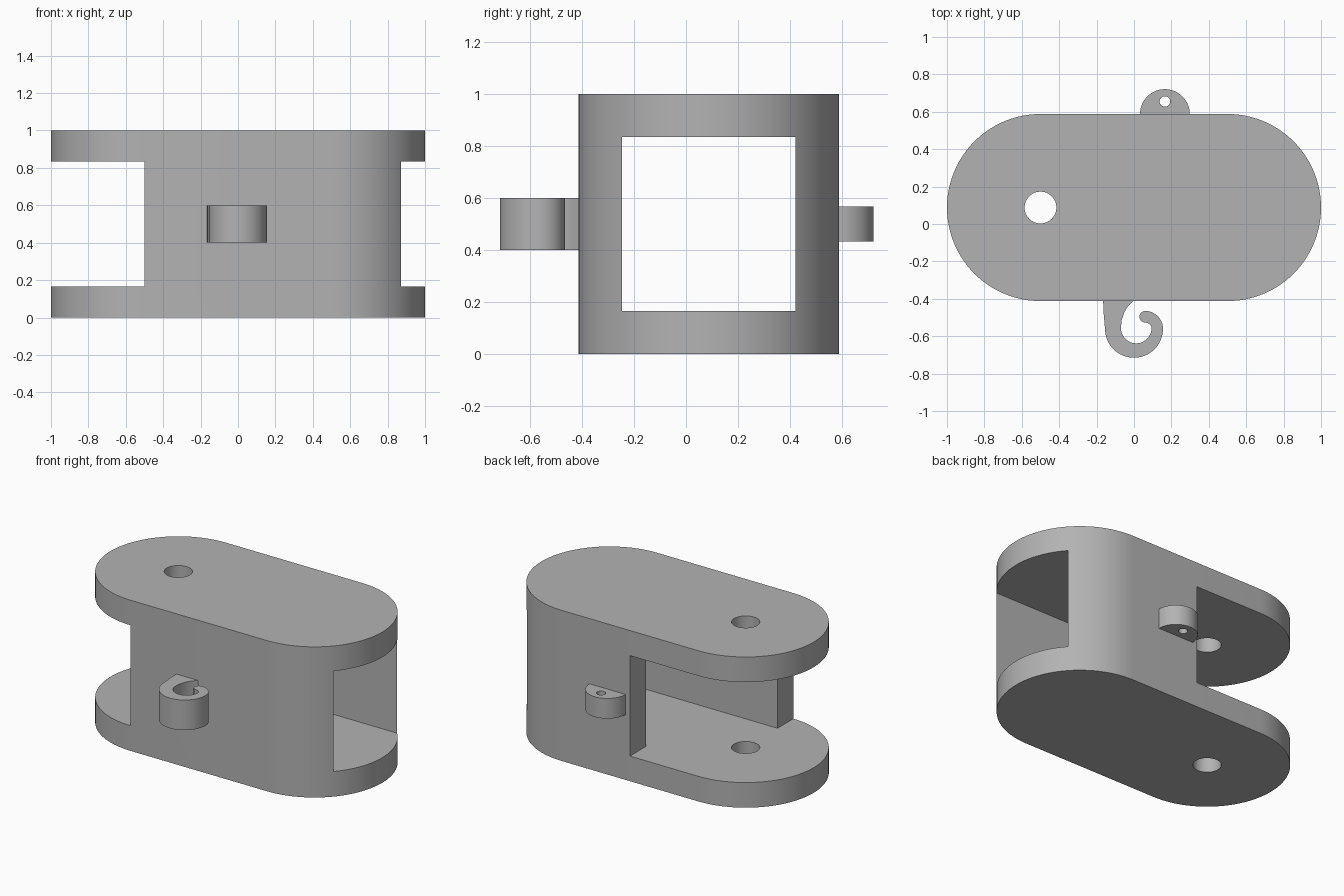
import bpy, bmesh
from math import sin, cos, radians

default = bpy.data.objects.get("Cube")
if default:
    bpy.data.objects.remove(default, do_unlink=True)

grey = bpy.data.materials.new("plain grey")
grey.use_nodes = True
colour = (0.45, 0.45, 0.45, 1)
grey.diffuse_color = colour
grey.node_tree.nodes["Principled BSDF"].inputs["Base Color"].default_value = colour

MID = 0.088      # centre line of the body in y
R = 0.5          # radius of the rounded ends
WALL = 1 / 6     # plate and wall thickness


def arc(cx, cy, r, start, end, n):
    """Points along an arc, angles in degrees."""
    angles = [radians(start + (end - start) * i / n) for i in range(n + 1)]
    return [(cx + r * cos(a), cy + r * sin(a)) for a in angles]


def prism(name, outline, z0, z1):
    """Extrude a flat outline from z0 up to z1."""
    bm = bmesh.new()
    face = bm.faces.new([bm.verts.new((x, y, z0)) for x, y in outline])
    top = bmesh.ops.extrude_face_region(bm, geom=[face])["geom"]
    verts = [v for v in top if isinstance(v, bmesh.types.BMVert)]
    bmesh.ops.translate(bm, vec=(0, 0, z1 - z0), verts=verts)
    bmesh.ops.recalc_face_normals(bm, faces=bm.faces)
    mesh = bpy.data.meshes.new(name)
    bm.to_mesh(mesh)
    bm.free()
    mesh.materials.append(grey)
    obj = bpy.data.objects.new(name, mesh)
    bpy.context.collection.objects.link(obj)
    return obj


def activate(obj):
    bpy.ops.object.select_all(action='DESELECT')
    obj.select_set(True)
    bpy.context.view_layer.objects.active = obj


def cut(obj, cutter):
    """Subtract the cutter, then discard it."""
    mod = obj.modifiers.new("cut", 'BOOLEAN')
    mod.operation, mod.solver, mod.object = 'DIFFERENCE', 'EXACT', cutter
    activate(obj)
    bpy.ops.object.modifier_apply(modifier=mod.name)
    bpy.data.objects.remove(cutter, do_unlink=True)


def circle(cx, cy, r, n):
    return arc(cx, cy, r, 0, 360, n)[:-1]


# Housing: rounded block with a passage opening wide at the -x end
housing = prism("housing", arc(R, MID, R, -90, 90, 48) + arc(-R, MID, R, 90, 270, 48), 0, 1)
front_in, back_in = MID - R + WALL, MID + R - WALL
passage = [(1.2, front_in), (1.2, back_in), (0, back_in), (0, 0.8),
           (-1.2, 0.8), (-1.2, -0.8), (-R, -0.8), (-R, front_in)]
cut(housing, prism("passage_cutter", passage, WALL, 1 - WALL))

# Pin hole through both plates
cut(housing, prism("pin_hole_cutter", circle(-R, MID, 0.085, 48), -0.1, 1.1))

# Eyelet on the back wall
eyelet = prism("back_eyelet", [(0.298, 0.57)] + arc(0.165, 0.588, 0.133, 0, 180, 32)
               + [(0.032, 0.57)], 0.433, 0.567)
cut(eyelet, prism("eyelet_hole_cutter", circle(0.165, 0.655, 0.028, 24), 0.3, 0.7))

# Curled hook on the front wall: outer edge, ball tip, then inner edge
outline = [(-0.165, -0.39), (-0.165, -0.412), (-0.162, -0.48)]
outline += arc(0, -0.56, 0.155, 180, 360, 32)
outline += arc(0.06, -0.56, 0.095, 0, 90, 16)[1:]
outline += arc(0.06, -0.496, 0.031, 90, 270, 12)[1:]
outline += arc(0.06, -0.562, 0.035, 90, 0, 8)
outline += arc(0.012, -0.556, 0.082, -4, -180, 20)
outline += [(-0.066, -0.515), (-0.053, -0.475), (-0.033, -0.44),
            (-0.005, -0.412), (-0.005, -0.39)]
hook = prism("front_hook", outline, 0.4, 0.6)

for part in (housing, eyelet, hook):
    activate(part)
    bpy.ops.object.shade_smooth_by_angle(angle=radians(30))
